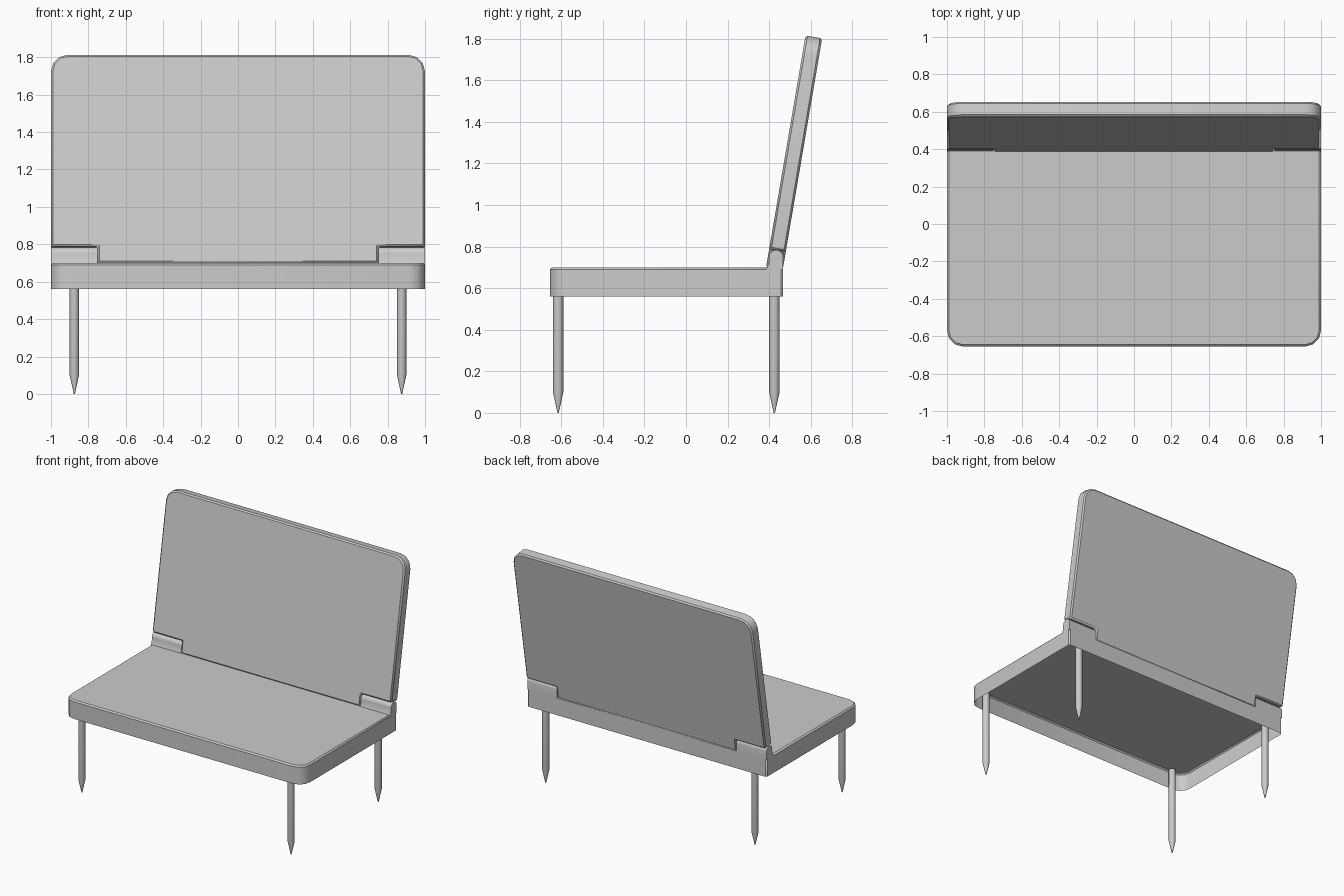
import bpy
import bmesh
from math import radians, sin, cos, atan2
from mathutils import Matrix, Vector

cube = bpy.data.objects.get("Cube")
if cube:
    bpy.data.objects.remove(cube, do_unlink=True)

grey = bpy.data.materials.new("plain grey")
grey.use_nodes = True
colour = (0.6, 0.6, 0.6, 1)
grey.diffuse_color = colour
grey.node_tree.nodes["Principled BSDF"].inputs["Base Color"].default_value = colour


def finish(name, bm, bevel=0.0):
    """Turn a bmesh into a shaded object with an optional edge bevel."""
    mesh = bpy.data.meshes.new(name)
    bm.to_mesh(mesh)
    bm.free()
    mesh.materials.append(grey)
    obj = bpy.data.objects.new(name, mesh)
    bpy.context.collection.objects.link(obj)
    if bevel:
        mod = obj.modifiers.new("soft rim", 'BEVEL')
        mod.width = bevel
        mod.segments = 1
        mod.limit_method = 'ANGLE'
        mod.angle_limit = radians(50)
    bpy.ops.object.select_all(action='DESELECT')
    obj.select_set(True)
    bpy.context.view_layer.objects.active = obj
    bpy.ops.object.shade_smooth_by_angle(angle=radians(35))
    return obj


def extrude_outline(points, offset, open_start=False):
    """Extrude a closed outline; optionally leave its first side open."""
    bm = bmesh.new()
    offset = Vector(offset)
    start = [bm.verts.new(p) for p in points]
    end = [bm.verts.new(Vector(p) + offset) for p in points]
    count = len(points)
    for i in range(count):
        j = (i + 1) % count
        bm.faces.new((start[i], start[j], end[j], end[i]))
    bm.faces.new(end)
    if not open_start:
        bm.faces.new(start[::-1])
    bmesh.ops.recalc_face_normals(bm, faces=bm.faces)
    return bm


def corner(cx, cy, radius, first, last, steps=3):
    """Points on a rounded corner, angles in degrees."""
    angles = [radians(first + (last - first) * i / steps) for i in range(steps + 1)]
    return [(cx + radius * cos(a), cy + radius * sin(a)) for a in angles]


# Seat: shallow tray turned upside down, open below, rounded at the front
front, back, r = -0.655, 0.467, 0.085
outline = corner(-1 + r, front + r, r, 180, 270) + corner(1 - r, front + r, r, 270, 360)
outline += [(1, back), (-1, back)]
bm = extrude_outline([(x, y, 0.56) for x, y in outline], (0, 0, 0.14), open_start=True)
if max(bm.faces, key=lambda f: f.calc_center_median().z).normal.z < 0:
    bmesh.ops.reverse_faces(bm, faces=bm.faces)
finish("seat", bm, 0.01)

# Backrest: leaning slab with a notch at each lower corner
height, thickness, notch = 1.131, 0.081, 0.09
r = 0.09
outline = [(-0.75, 0), (0.75, 0), (0.75, notch), (1, notch)]
outline += corner(1 - r, height - r, r, 0, 90) + corner(-1 + r, height - r, r, 90, 180)
outline += [(-1, notch), (-0.75, notch)]
bm = extrude_outline([(x, 0, z) for x, z in outline], (0, thickness, 0))
lean = atan2(0.19, 1.115)
bm.transform(Matrix.Translation((0, 0.385, 0.70)) @ Matrix.Rotation(-lean, 4, 'X'))
finish("backrest", bm, 0.01)

# Hinge posts: rounded upstands in the backrest notches
profile = [(0.385, 0.69), (0.398, 0.72)]
profile += corner(0.433, 0.75, 0.034, 180, 0, 10) + [(0.467, 0.69)]
for side, x in (("left", 0.75), ("right", -1)):
    bm = extrude_outline([(x, y, z) for y, z in profile], (0.25, 0, 0))
    finish(side + "_hinge_post", bm)

# Legs: round pegs with pointed feet
for side, x in (("left", 0.875), ("right", -0.875)):
    for place, y in (("front", -0.615), ("back", 0.425)):
        bm = bmesh.new()
        rings = []
        for radius, z in ((0.003, 0), (0.025, 0.1), (0.025, 0.69)):
            circle = bmesh.ops.create_circle(
                bm, segments=16, radius=radius, matrix=Matrix.Translation((x, y, z)))
            rings.append(circle["verts"])
        for low, high in zip(rings, rings[1:]):
            for i in range(16):
                j = (i + 1) % 16
                bm.faces.new((low[i], low[j], high[j], high[i]))
        bm.faces.new(rings[0][::-1])
        bm.faces.new(rings[-1])
        bmesh.ops.recalc_face_normals(bm, faces=bm.faces)
        finish(place + "_" + side + "_leg", bm)
